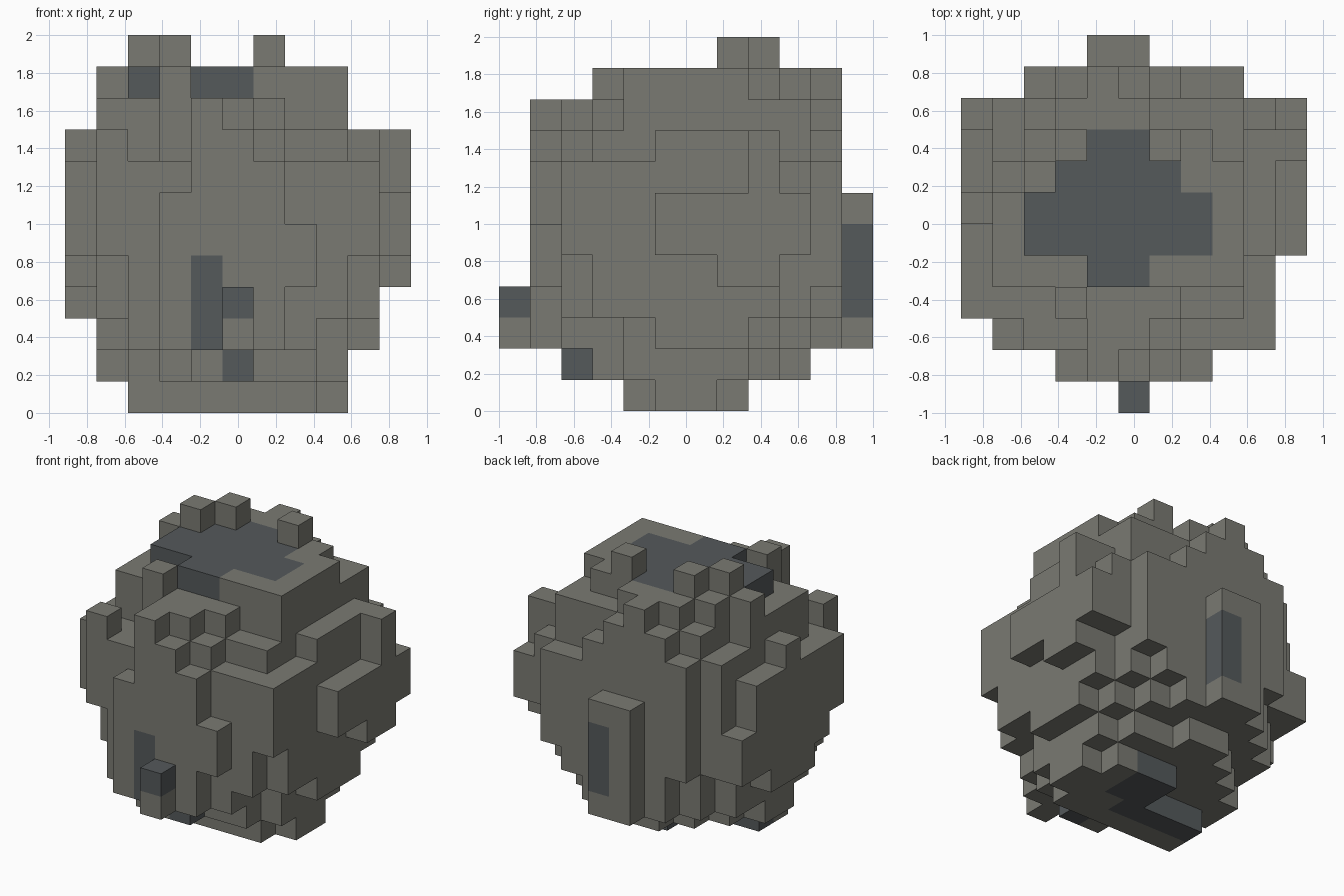
import bpy
import bmesh
from math import radians
from mathutils import Vector

# Remove the default cube
cube = bpy.data.objects.get("Cube")
if cube:
    bpy.data.objects.remove(cube, do_unlink=True)

CELL = 1 / 6
ORIGIN = Vector((-5.5, -6, 0))


def make_material(name, colour):
    material = bpy.data.materials.new(name)
    material.use_nodes = True
    material.diffuse_color = colour
    material.node_tree.nodes["Principled BSDF"].inputs["Base Color"].default_value = colour
    return material


def add(cells, x, y, z):
    """Fill a box of cells; each range is start and end edge."""
    cells.update((i, j, k) for i in range(*x) for j in range(*y) for k in range(*z))


def rounded_base(cells):
    # Stepped underside, widening upward
    add(cells, x=(2, 8), y=(4, 6), z=(0, 1))
    add(cells, x=(8, 9), y=(5, 7), z=(0, 1))
    add(cells, x=(5, 8), y=(6, 8), z=(0, 1))
    add(cells, x=(4, 6), y=(2, 10), z=(1, 2))
    add(cells, x=(3, 8), y=(3, 9), z=(1, 2))
    add(cells, x=(2, 9), y=(4, 8), z=(1, 2))
    add(cells, x=(1, 2), y=(5, 7), z=(1, 2))
    add(cells, x=(3, 7), y=(2, 11), z=(2, 4))
    add(cells, x=(2, 8), y=(2, 10), z=(2, 3))
    add(cells, x=(1, 9), y=(4, 9), z=(2, 3))
    add(cells, x=(9, 10), y=(5, 8), z=(2, 3))
    add(cells, x=(2, 9), y=(2, 10), z=(3, 5))
    add(cells, x=(1, 10), y=(3, 9), z=(3, 5))
    add(cells, x=(0, 1), y=(5, 8), z=(3, 4))


def main_body(cells):
    add(cells, x=(1, 10), y=(2, 10), z=(5, 8))
    add(cells, x=(1, 9), y=(4, 10), z=(8, 9))
    add(cells, x=(3, 9), y=(3, 4), z=(8, 9))
    add(cells, x=(4, 7), y=(2, 3), z=(8, 9))
    add(cells, x=(1, 2), y=(2, 3), z=(8, 9))
    add(cells, x=(9, 10), y=(5, 9), z=(8, 9))


def side_ledges(cells):
    # Negative x side
    add(cells, x=(0, 1), y=(4, 9), z=(4, 5))
    add(cells, x=(0, 1), y=(3, 9), z=(5, 8))
    add(cells, x=(0, 2), y=(9, 10), z=(4, 6))
    add(cells, x=(0, 1), y=(6, 7), z=(8, 9))
    # Positive x side
    add(cells, x=(10, 11), y=(5, 10), z=(5, 7))
    add(cells, x=(10, 11), y=(7, 9), z=(4, 5))
    add(cells, x=(10, 11), y=(8, 9), z=(7, 9))


def front_ledges(cells):
    add(cells, x=(3, 4), y=(1, 2), z=(2, 7))
    add(cells, x=(4, 5), y=(1, 4), z=(2, 10))
    add(cells, x=(5, 6), y=(1, 2), z=(2, 9))
    add(cells, x=(6, 7), y=(1, 2), z=(2, 8))
    add(cells, x=(7, 8), y=(1, 2), z=(4, 6))
    add(cells, x=(5, 6), y=(0, 1), z=(2, 4))


def back_ledges(cells):
    add(cells, x=(3, 8), y=(10, 11), z=(3, 4))
    add(cells, x=(2, 9), y=(10, 11), z=(4, 8))
    add(cells, x=(2, 7), y=(10, 11), z=(8, 9))
    add(cells, x=(3, 6), y=(10, 11), z=(9, 10))
    add(cells, x=(4, 5), y=(10, 11), z=(10, 11))
    add(cells, x=(4, 6), y=(11, 12), z=(2, 7))


def crown(cells):
    # Upper shelf
    add(cells, x=(1, 2), y=(4, 8), z=(9, 10))
    add(cells, x=(2, 9), y=(4, 10), z=(9, 10))
    add(cells, x=(3, 7), y=(3, 4), z=(9, 10))
    add(cells, x=(4, 6), y=(2, 4), z=(9, 10))
    # Top slab
    add(cells, x=(4, 9), y=(4, 8), z=(10, 11))
    add(cells, x=(2, 4), y=(5, 8), z=(10, 11))
    add(cells, x=(3, 8), y=(8, 9), z=(10, 11))
    add(cells, x=(3, 6), y=(9, 10), z=(10, 11))
    # Loose lumps on the rim
    for i, j, k in ((3, 3, 10), (1, 7, 10), (2, 8, 10), (2, 7, 11), (3, 8, 11), (6, 8, 11)):
        cells.add((i, j, k))


def dark_patches(cells):
    # Top patch
    add(cells, x=(2, 8), y=(5, 7), z=(10, 11))
    add(cells, x=(3, 7), y=(7, 8), z=(10, 11))
    add(cells, x=(4, 6), y=(4, 9), z=(10, 11))
    # Front patch
    add(cells, x=(4, 5), y=(1, 2), z=(2, 5))
    add(cells, x=(5, 6), y=(0, 1), z=(3, 4))
    add(cells, x=(5, 6), y=(2, 3), z=(1, 2))
    # Back patch
    add(cells, x=(5, 6), y=(11, 12), z=(3, 6))
    # Underside patch
    add(cells, x=(2, 6), y=(5, 6), z=(0, 1))
    add(cells, x=(5, 7), y=(6, 8), z=(0, 1))


def build_blocks(name, cells, dark, materials):
    """Skin the outer faces of the filled cells."""
    bm = bmesh.new()
    verts = {}

    def corner(point):
        key = tuple(round(c) for c in point)
        if key not in verts:
            verts[key] = bm.verts.new((Vector(key) + ORIGIN) * CELL)
        return verts[key]

    axes = [Vector((1, 0, 0)), Vector((0, 1, 0)), Vector((0, 0, 1))]
    for cell in sorted(cells):
        base = Vector(cell)
        for a in range(3):
            u, v = axes[(a + 1) % 3], axes[(a + 2) % 3]
            for side in (0, 1):
                step = axes[a] * (1 if side else -1)
                if tuple(round(c) for c in base + step) in cells:
                    continue
                start = base + axes[a] * side
                ring = [start, start + u, start + u + v, start + v]
                if not side:
                    ring.reverse()
                face = bm.faces.new([corner(p) for p in ring])
                face.material_index = 1 if cell in dark else 0

    # Merge flat areas of one colour
    bmesh.ops.dissolve_limit(bm, angle_limit=radians(1), verts=bm.verts[:],
                             edges=bm.edges[:], delimit={'MATERIAL'})
    mesh = bpy.data.meshes.new(name)
    bm.to_mesh(mesh)
    bm.free()
    for material in materials:
        mesh.materials.append(material)
    obj = bpy.data.objects.new(name, mesh)
    bpy.context.collection.objects.link(obj)
    return obj


stone = make_material("warm grey stone", (0.195, 0.195, 0.17, 1))
slate = make_material("dark slate", (0.089, 0.1, 0.105, 1))

filled, dark = set(), set()
for part in (rounded_base, main_body, side_ledges, front_ledges, back_ledges, crown):
    part(filled)
dark_patches(dark)
build_blocks("boulder", filled, dark, (stone, slate))
